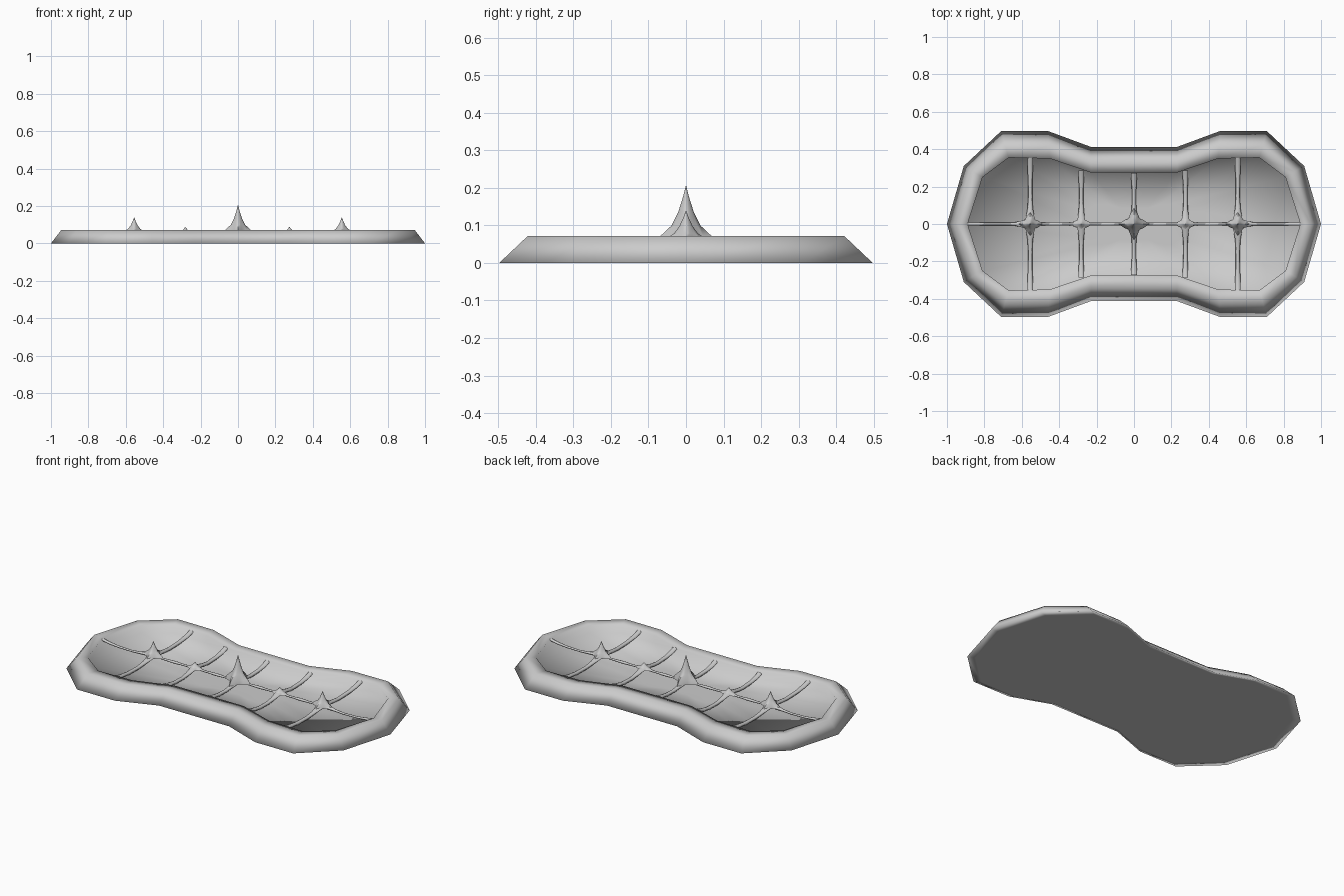
import bpy, bmesh, math
from mathutils import Vector

if "Cube" in bpy.data.objects:
    bpy.data.objects.remove(bpy.data.objects["Cube"])

grey = bpy.data.materials.new("light_grey")
grey.diffuse_color = (0.6, 0.6, 0.6, 1)
grey.use_nodes = True
grey.node_tree.nodes["Principled BSDF"].inputs["Base Color"].default_value = grey.diffuse_color


def mirror_loop(end_x, quarter):
    """Closed outline from its end point and one quarter of corner points."""
    half = [(end_x, 0)] + quarter + [(-x, y) for x, y in reversed(quarter)]
    return half + [(-end_x, 0)] + [(x, -y) for x, y in reversed(half[1:])]


def finish(name, bm, angle):
    bmesh.ops.recalc_face_normals(bm, faces=bm.faces)
    mesh = bpy.data.meshes.new(name)
    bm.to_mesh(mesh)
    bm.free()
    mesh.materials.append(grey)
    ob = bpy.data.objects.new(name, mesh)
    bpy.context.collection.objects.link(ob)
    bpy.ops.object.select_all(action='DESELECT')
    ob.select_set(True)
    bpy.context.view_layer.objects.active = ob
    bpy.ops.object.shade_smooth_by_angle(angle=math.radians(angle))
    return ob


def bridge(bm, rings):
    n = len(rings[0])
    for a, b in zip(rings, rings[1:]):
        for i in range(n):
            j = (i + 1) % n
            bm.faces.new((a[i], a[j], b[j], b[i]))


def ring(bm, pts, z, s=1.0):
    return [bm.verts.new((x * s, y * s, z)) for x, y in pts]


outer = mirror_loop(1.0, [(.91, .31), (.71, .497), (.46, .497), (.23, .412)])
crest = mirror_loop(.945, [(.86, .28), (.69, .422), (.455, .42), (.23, .34)])
inner = mirror_loop(.89, [(.81, .25), (.67, .355), (.45, .35), (.23, .275)])

# tray: underside, sloping rim, upright inner wall and flat floor, softly shaded
bm = bmesh.new()
rings = [ring(bm, outer, 0, .95), ring(bm, outer, 0), ring(bm, crest, .071),
         ring(bm, inner, .068), ring(bm, inner, .02), ring(bm, inner, .018, .3)]
bridge(bm, rings)
bm.faces.new(rings[0])
bm.faces.new(rings[-1])
finish("tray", bm, 180)


def strand(bm, start, end, w0, w1, z0, zmid, z1, sides=8):
    """Sagging cord, thick at both ends and thin between, curling up at its end."""
    a, b = Vector(start), Vector(end)
    d = (b - a).normalized()
    side = Vector((-d.y, d.x))
    rows = []
    for t, w, f, zt in ((0, w0, 0, z0), (.12, w0 * .68, .3, z0), (.25, w1 * .95, .75, z0),
                        (.42, w1 * .75, 1, z0), (.68, w1 * .8, .9, z1),
                        (.88, w1, .5, z1), (1, w1, 0, z1)):
        c = a.lerp(b, t)
        z = zt + (zmid - zt) * f
        row = []
        for k in range(sides):
            g = math.tau * k / sides
            p = c + side * w * math.cos(g)
            row.append(bm.verts.new((p.x, p.y, z + min(w, .012) * .8 * math.sin(g))))
        rows.append(row)
    bridge(bm, rows)
    bm.faces.new(rows[0])
    bm.faces.new(rows[-1])


# crossings: x position, peak height, base radius, reach of the cross strands
nodes = [(-.555, .139, .07, .353), (-.282, .088, .06, .285), (0, .205, .085, .273),
         (.275, .088, .06, .285), (.555, .139, .07, .353)]

# cross strands
bm = bmesh.new()
for x, top, r, reach in nodes:
    for s in (-1, 1):
        strand(bm, (x, 0), (x, s * reach), r * .45, .015, .058, .036, .06)
finish("cross_strands", bm, 60)

# lengthwise strands, each half running from a crossing to the next midpoint
bm = bmesh.new()
xs = [-.89] + [n[0] for n in nodes] + [.89]
for i, (x, top, r, reach) in enumerate(nodes, 1):
    for k in (i - 1, i + 1):
        last = k in (0, len(xs) - 1)
        stop = xs[k] if last else (x + xs[k]) / 2
        strand(bm, (x, 0), (stop, 0), r * .4, .009, .058,
               .042 if last else .05, .06 if last else .05)
finish("spine_strands", bm, 60)

# concave pointed peaks with a four-armed foot at the crossings
bm = bmesh.new()
for x, top, r, reach in nodes:
    base, n = .05, 16
    rows = []
    for f, h in ((1, 0), (.82, .13), (.45, .32), (.25, .54), (.11, .78), (.005, 1)):
        row = []
        for k in range(n):
            g = math.tau * k / n
            q = f * r * (1 - .5 * f * abs(math.sin(2 * g)))
            row.append(bm.verts.new((x + q * math.cos(g), q * math.sin(g),
                                     base + (top - base) * h)))
        rows.append(row)
    bridge(bm, rows)
    bm.faces.new(rows[0])
    bm.faces.new(rows[-1])
finish("peaks", bm, 60)
